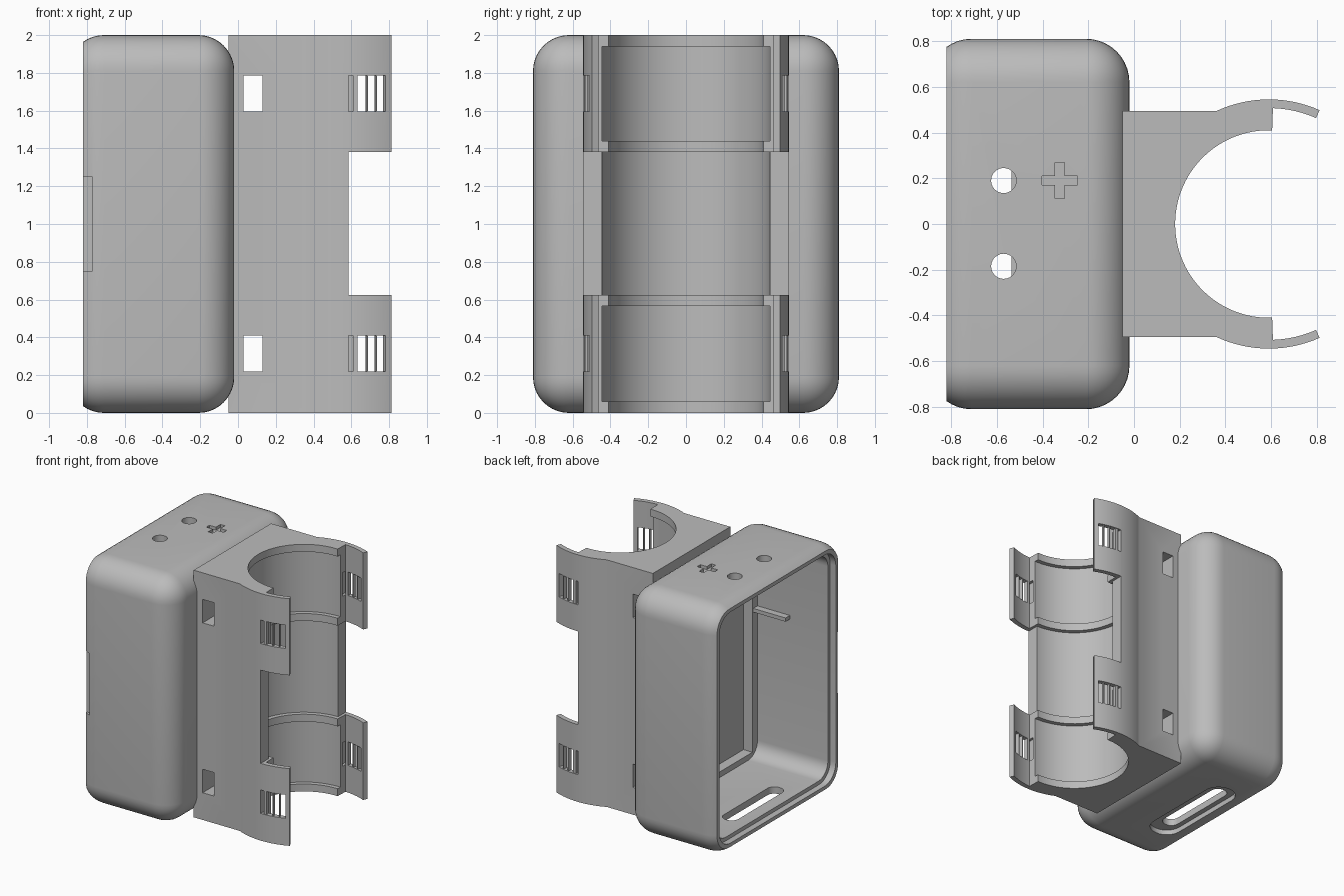
import bpy, bmesh
from math import sin, cos, radians

cube = bpy.data.objects.get("Cube")
if cube:
    bpy.data.objects.remove(cube, do_unlink=True)

GREY = (0.5, 0.5, 0.5, 1)
grey = bpy.data.materials.new("plain grey plastic")
grey.use_nodes = True
grey.diffuse_color = GREY
for node in grey.node_tree.nodes:
    if node.type == 'BSDF_PRINCIPLED':
        node.inputs["Base Color"].default_value = GREY

CX = 0.59          # axis of the round bore
OUTER, THIN, BORE, POCKET = 0.545, 0.507, 0.41, 0.445


def make(name, bm):
    bmesh.ops.recalc_face_normals(bm, faces=bm.faces)
    mesh = bpy.data.meshes.new(name)
    bm.to_mesh(mesh)
    bm.free()
    mesh.materials.append(grey)
    obj = bpy.data.objects.new(name, mesh)
    bpy.context.collection.objects.link(obj)
    return obj


def prism(name, points, low, high, along_x=False):
    """Extrude a flat outline along z, or along x for a (y, z) outline."""
    bm = bmesh.new()
    def place(p, h):
        return (h, p[0], p[1]) if along_x else (p[0], p[1], h)
    bottom = [bm.verts.new(place(p, low)) for p in points]
    top = [bm.verts.new(place(p, high)) for p in points]
    bm.faces.new(bottom[::-1])
    bm.faces.new(top)
    for i in range(len(points)):
        j = (i + 1) % len(points)
        bm.faces.new((bottom[i], bottom[j], top[j], top[i]))
    return make(name, bm)


def arc(cx, cy, r, start, end, steps):
    angles = [radians(start + (end - start) * i / steps) for i in range(steps + 1)]
    return [(cx + r * cos(a), cy + r * sin(a)) for a in angles]


def rect(x0, x1, y0, y1):
    return [(x0, y0), (x1, y0), (x1, y1), (x0, y1)]


def round_rect(cx, cy, hx, hy, r):
    points = []
    for k, (sx, sy) in enumerate([(1, 1), (-1, 1), (-1, -1), (1, -1)]):
        points += arc(cx + sx * (hx - r), cy + sy * (hy - r), r, 90 * k, 90 * k + 90, 8)
    return points


def sector(r0, r1, a0, a1, side):
    points = arc(CX, 0, r1, a0, a1, 8) + arc(CX, 0, r0, a1, a0, 8)
    return [(x, side * y) for x, y in points]


def cut(obj, cutter):
    cutter.hide_render = True
    mod = obj.modifiers.new("cut", 'BOOLEAN')
    mod.operation = 'DIFFERENCE'
    mod.solver = 'EXACT'
    mod.object = cutter
    graph = bpy.context.evaluated_depsgraph_get()
    mesh = bpy.data.meshes.new_from_object(obj.evaluated_get(graph))
    obj.modifiers.clear()
    obj.data = mesh
    bpy.data.objects.remove(cutter, do_unlink=True)


# Rounded housing, sliced flat on its open side
bm = bmesh.new()
bmesh.ops.create_cube(bm, size=1)
for v in bm.verts:
    v.co = (v.co.x * 0.88 - 0.46, v.co.y * 1.62, v.co.z * 2 + 1)
bmesh.ops.bevel(bm, geom=bm.edges[:], offset=0.19, segments=10, profile=0.5, affect='EDGES')
sliced = bmesh.ops.bisect_plane(bm, geom=bm.verts[:] + bm.edges[:] + bm.faces[:],
                                plane_co=(-0.82, 0, 0), plane_no=(-1, 0, 0), clear_outer=True)
rim = [e for e in sliced["geom_cut"] if isinstance(e, bmesh.types.BMEdge)]
bmesh.ops.holes_fill(bm, edges=rim)
housing = make("housing", bm)

# Cavity, lid seat in the rim, and deep pocket in the inner wall
cut(housing, prism("cavity", round_rect(0, 1, 0.715, 0.905, 0.12), -1, -0.14, True))
cut(housing, prism("lid_seat", round_rect(0, 1, 0.745, 0.935, 0.14), -1, -0.77, True))
cut(housing, prism("wall_pocket", rect(-0.65, 0.65, 0.14, 1.86), -0.2, -0.06, True))

# Button holes, engraved plus, pry notch and bottom port
for y in (-0.185, 0.19):
    cut(housing, prism("button_hole", arc(-0.57, y, 0.055, 0, 345, 23), 1.8, 2.1))
cut(housing, prism("plus_bar", rect(-0.403, -0.247, 0.17, 0.21), 1.975, 2.1))
cut(housing, prism("plus_bar", rect(-0.345, -0.305, 0.112, 0.268), 1.975, 2.1))
cut(housing, prism("pry_notch", rect(-0.9, -0.77, -0.9, -0.765), 0.75, 1.25))
cut(housing, prism("port_recess", round_rect(-0.58, 0, 0.125, 0.43, 0.12), -0.1, 0.04))
cut(housing, prism("port_slot", round_rect(-0.60, 0, 0.065, 0.34, 0.06), -0.1, 0.2))

# Board support rail inside the housing
support_rail = prism("support_rail", rect(-0.43, -0.13, -0.73, -0.66), 1.27, 1.30)

# Clamp body: block and round cradle with thin springy arm tips
half = ([(-0.05, 0.495)] + arc(CX, 0, OUTER, 114.7, 66, 16)
        + arc(CX, 0, THIN, 66, 88, 8) + arc(CX, 0, BORE, 88, 180, 30))
outline = half + [(x, -y) for x, y in half[-2::-1]]
clamp = prism("clamp", outline, 0, 2)

# Open middle and three wider bands of the bore
cut(clamp, prism("middle_gap", rect(0.585, 1, -1, 1), 0.625, 1.38))
for low, high in ((0.06, 0.565), (0.625, 1.38), (1.44, 1.94)):
    cut(clamp, prism("bore_band", arc(CX, 0, POCKET, 0, 357, 119), low, high))

# Strap holes, arm windows and their thin bars
parts = [housing, support_rail, clamp]
for low, high in ((0.22, 0.41), (1.595, 1.785)):
    cut(clamp, prism("strap_hole", rect(0.03, 0.13, -1, 1), low, high))
    for side in (-1, 1):
        cut(clamp, prism("arm_window", sector(0.47, 0.6, 69.5, 90.5, side), low, high))
        for a0, a1 in ((85.4, 88), (79.5, 80.2), (74.2, 74.9)):
            parts.append(prism("window_bar", sector(THIN, 0.54, a0, a1, side),
                               low - 0.005, high + 0.005))

# Smooth curved faces, crisp edges
bpy.ops.object.select_all(action='DESELECT')
for obj in parts:
    obj.select_set(True)
bpy.context.view_layer.objects.active = clamp
bpy.ops.object.shade_smooth_by_angle(angle=radians(30))
